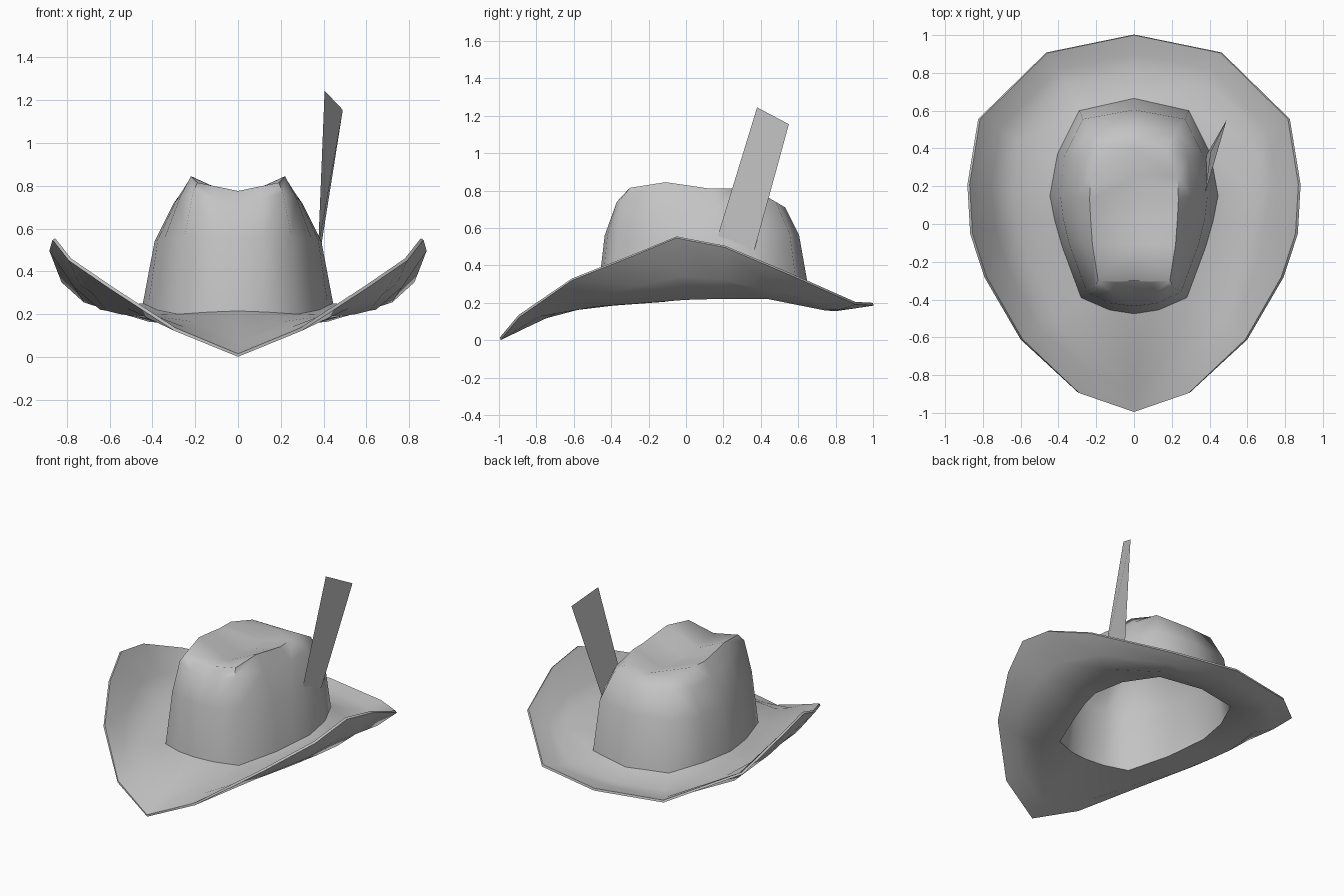
import bpy, bmesh, math

if "Cube" in bpy.data.objects:
    bpy.data.objects.remove(bpy.data.objects["Cube"])

felt = bpy.data.materials.new("grey_felt")
felt.use_nodes = True
GREY = (0.55, 0.55, 0.55, 1)
felt.diffuse_color = GREY
felt.node_tree.nodes["Principled BSDF"].inputs["Base Color"].default_value = GREY


def loft(name, rings, angle, thickness=0):
    """Skin half rings (front to back on +x), mirror them and shade smooth."""
    bm = bmesh.new()
    rows = [[bm.verts.new(p) for p in ring] for ring in rings]
    for a, b in zip(rows, rows[1:]):
        for i in range(len(a) - 1):
            bm.faces.new((a[i], a[i + 1], b[i + 1], b[i]))
    bmesh.ops.remove_doubles(bm, verts=bm.verts, dist=0.0005)
    mesh = bpy.data.meshes.new(name)
    bm.to_mesh(mesh)
    bm.free()
    ob = bpy.data.objects.new(name, mesh)
    bpy.context.collection.objects.link(ob)
    mesh.materials.append(felt)
    mirror = ob.modifiers.new("Mirror", 'MIRROR')
    mirror.merge_threshold = 0.001
    if thickness:
        solid = ob.modifiers.new("Solidify", 'SOLIDIFY')
        solid.thickness = thickness
        solid.offset = -1
    bpy.ops.object.select_all(action='DESELECT')
    bpy.context.view_layer.objects.active = ob
    ob.select_set(True)
    for m in [m.name for m in ob.modifiers]:
        bpy.ops.object.modifier_apply(modifier=m)
    bpy.ops.object.shade_smooth_by_angle(angle=math.radians(angle))
    return ob


# Shared seam where crown meets brim
seam = [(0, -.475, .215), (.13, -.455, .21), (.28, -.39, .2), (.38, -.12, .22), (.42, .02, .24),
        (.445, .15, .25), (.405, .37, .25), (.29, .6, .23), (0, .665, .22)]

# Brim: seam, low middle ring, sagging ring, curled rim
middle = [(0, -.76, .13), (.21, -.68, .165), (.42, -.48, .195), (.55, -.2, .215), (.61, 0, .23),
          (.64, .17, .235), (.61, .44, .235), (.36, .74, .175), (0, .8, .17)]
rim = [(0, -.995, .015), (.29, -.895, .135), (.59, -.61, .33), (.78, -.28, .46), (.855, -.05, .555),
       (.87, .21, .505), (.815, .555, .36), (.46, .905, .205), (0, 1, .2)]
sag = [0, .01, .025, .035, .04, .035, .03, .012, 0]
outer = [tuple((a + b) / 2 - (s if k == 2 else 0) for k, (a, b) in enumerate(zip(p, q)))
         for p, q, s in zip(middle, rim, sag)]
loft("brim", [rim, outer, middle, seam], 50, 0.015)

# Crown: tapering wall, shoulder, two ridges and the centre crease
wall = [(0, -.435, .56), (.12, -.42, .56), (.25, -.36, .56), (.345, -.1, .55), (.375, .03, .55),
        (.39, .15, .54), (.37, .36, .55), (.27, .555, .57), (0, .605, .56)]
shoulder = [(0, -.375, .71), (.11, -.37, .74), (.21, -.335, .77), (.27, -.1, .75), (.29, .03, .73),
            (.3, .15, .72), (.29, .35, .72), (.22, .48, .74), (0, .53, .71)]
ridge = [(0, -.3, .765), (.1, -.31, .79), (.19, -.3, .815), (.22, -.11, .845), (.23, .03, .825),
         (.235, .13, .81), (.23, .25, .812), (.17, .4, .785), (0, .45, .755)]
crease = [(0, p[1], .735 + .3 * (p[1] - .07) ** 2 if 0 < i < 8 else p[2]) for i, p in enumerate(ridge)]
crease[1] = crease[0]
loft("crown", [seam, wall, shoulder, ridge, crease], 60)

# Feather: flat tapered blade tucked against the crown's left side
mesh = bpy.data.meshes.new("feather")
mesh.from_pydata([(.375, .155, .51), (.383, .365, .48), (.49, .55, 1.155), (.405, .38, 1.245)], [], [(0, 1, 2, 3)])
mesh.materials.append(felt)
bpy.context.collection.objects.link(bpy.data.objects.new("feather", mesh))
